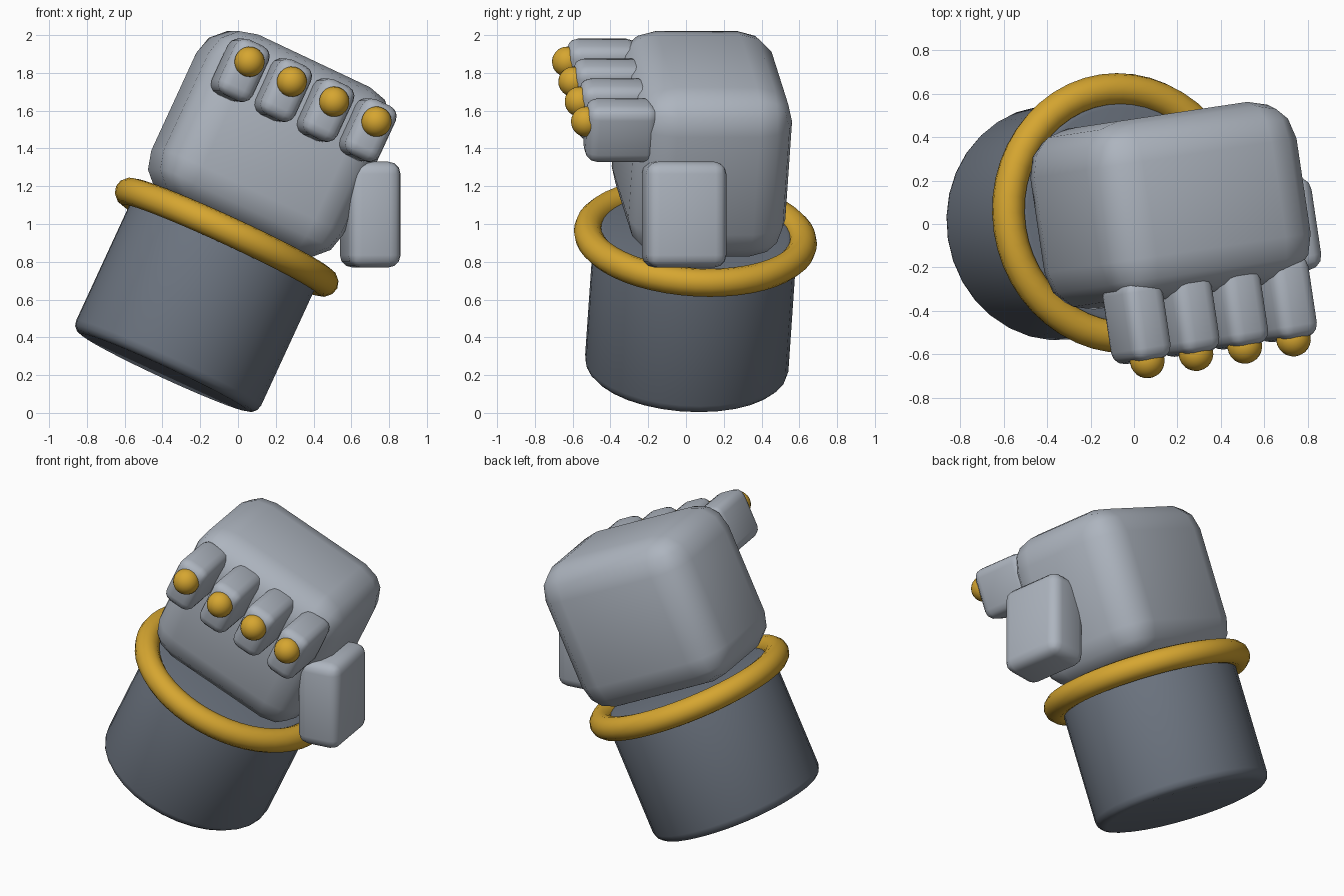
import bpy, math
from mathutils import Matrix, Vector

if "Cube" in bpy.data.objects:
    bpy.data.objects.remove(bpy.data.objects["Cube"])

# Hand frame: tilted sideways, turned slightly, origin at the cuff ring
TURN = Matrix.Rotation(math.radians(8.5), 4, 'Z')
FRAME = Matrix.Translation((-0.06, 0.05, 0.93)) @ TURN @ Matrix.Rotation(math.radians(25), 4, 'Y')


def material(name, rgb):
    m = bpy.data.materials.new(name)
    m.diffuse_color = (*rgb, 1)
    m.use_nodes = True
    m.node_tree.nodes["Principled BSDF"].inputs["Base Color"].default_value = m.diffuse_color
    return m


LIGHT = material("light_grey", (0.42, 0.46, 0.52))
DARK = material("dark_grey", (0.15, 0.175, 0.215))
GOLD = material("gold", (0.67, 0.38, 0.03))


def finish(name, mat, matrix, bevel=0, segments=3, angle=40):
    ob = bpy.context.object
    ob.name = name
    ob.data.materials.append(mat)
    if bevel:
        mod = ob.modifiers.new("rounding", 'BEVEL')
        mod.width = bevel
        mod.segments = segments
        mod.limit_method = 'ANGLE'
        bpy.ops.object.modifier_apply(modifier=mod.name)
    bpy.ops.object.shade_smooth_by_angle(angle=math.radians(angle))
    ob.matrix_world = matrix
    return ob


def rounded_box(name, size, matrix, bevel):
    bpy.ops.mesh.primitive_cube_add(size=1)
    bpy.context.object.data.transform(Matrix.Diagonal((*size, 1)))
    finish(name, LIGHT, matrix, bevel)


def at(x, y, z):
    return FRAME @ Matrix.Translation((x, y, z))


# Sleeve with softened rims
bpy.ops.mesh.primitive_cylinder_add(vertices=32, radius=0.54, depth=0.82)
finish("sleeve", DARK, at(0, 0, -0.38), 0.055)

# Cuff ring
bpy.ops.mesh.primitive_torus_add(major_radius=0.57, minor_radius=0.075,
                                 major_segments=48, minor_segments=12)
finish("cuff_ring", GOLD, at(0, 0, 0))

# Palm block
rounded_box("palm", (1.06, 0.84, 0.97), at(0, 0, 0.545), 0.2)

# Four curled fingers, each with a knuckle stud
for i in range(4):
    x = -0.375 + 0.25 * i
    rounded_box(f"finger_{i + 1}", (0.20, 0.38, 0.32), at(x, -0.5, 0.8), 0.06)
    bpy.ops.mesh.primitive_uv_sphere_add(segments=24, ring_count=12, radius=0.08)
    finish(f"knuckle_stud_{i + 1}", GOLD, at(x, -0.69, 0.85))

# Upright thumb
rounded_box("thumb", (0.28, 0.43, 0.56), Matrix.Translation((0.70, -0.01, 1.05)) @ TURN, 0.065)
